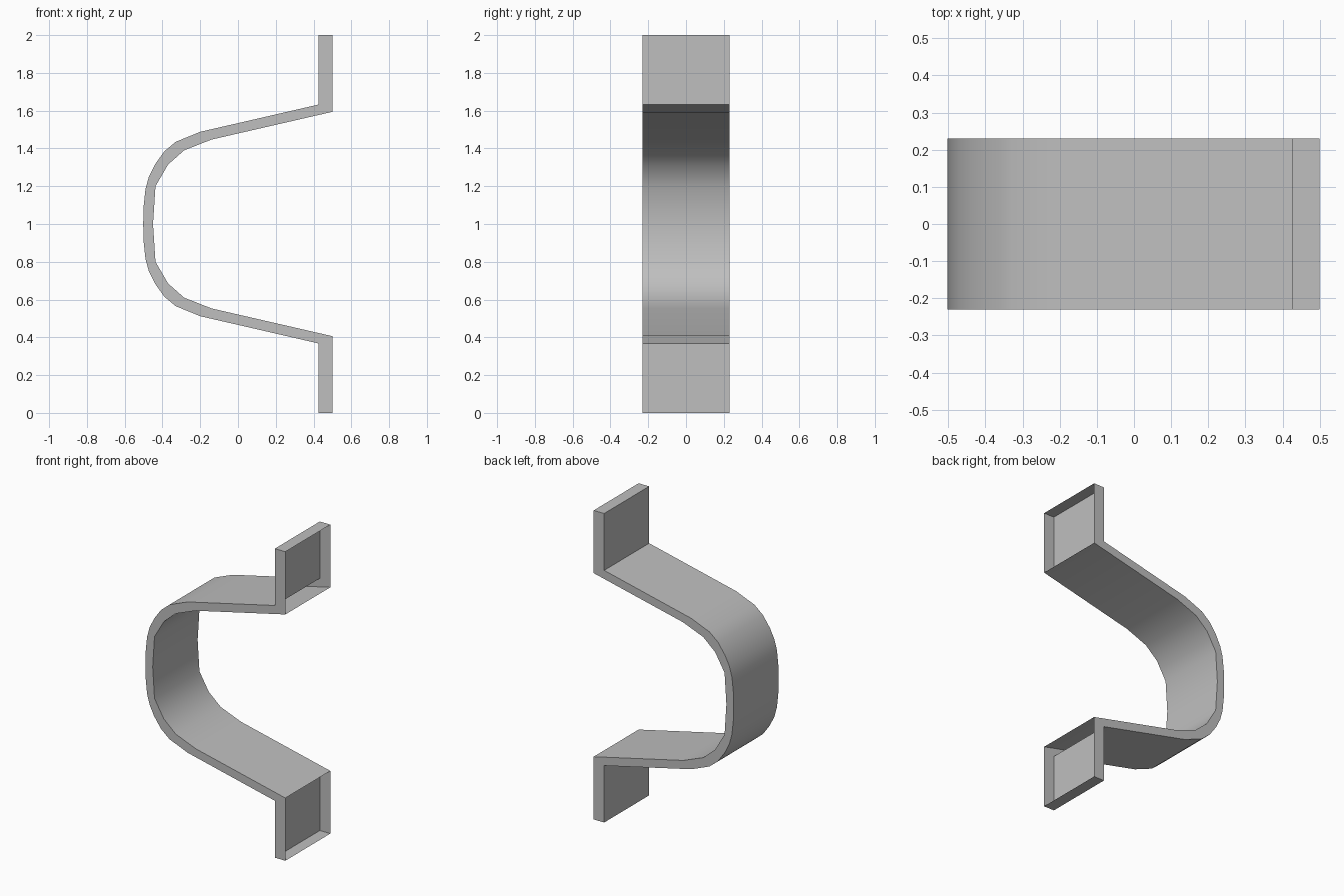
import bpy
import bmesh
import math

cube = bpy.data.objects.get("Cube")
if cube:
    bpy.data.objects.remove(cube, do_unlink=True)

HALF_DEPTH = 0.23
MID_Z = 1.0

# Upper half of the strap outline, as (x, height above the middle)
outer_half = [(0.425, 1.0), (0.425, 0.632), (-0.20, 0.488), (-0.33, 0.435),
              (-0.39, 0.385), (-0.44, 0.315), (-0.472, 0.25), (-0.49, 0.185),
              (-0.50, 0.09)]
inner_half = [(-0.437, 0.20), (-0.37, 0.315), (-0.285, 0.39),
              (-0.14, 0.447), (0.5, 0.594), (0.5, 1.0)]


def mirrored(points):
    return [(x, -z) for x, z in reversed(points)]


outline = (outer_half + [(-0.502, 0.0)] + mirrored(outer_half)
           + mirrored(inner_half) + [(-0.45, 0.0)] + inner_half)

# Gray metal
gray = bpy.data.materials.new("gray_metal")
gray.use_nodes = True
color = (0.52, 0.52, 0.52, 1.0)
gray.diffuse_color = color
gray.node_tree.nodes["Principled BSDF"].inputs["Base Color"].default_value = color

# Hollow strap: front and back caps joined by side walls
bm = bmesh.new()
front, back = [[bm.verts.new((x, y, MID_Z + z)) for x, z in outline]
               for y in (-HALF_DEPTH, HALF_DEPTH)]
bm.faces.new(front)
bm.faces.new(list(reversed(back)))
count = len(outline)
for i in range(count):
    j = (i + 1) % count
    # The tabs stay open on their +x side
    if outline[i][0] == outline[j][0] == 0.5:
        continue
    bm.faces.new((front[j], front[i], back[i], back[j]))
bmesh.ops.recalc_face_normals(bm, faces=bm.faces)

mesh = bpy.data.meshes.new("strap_bracket")
bm.to_mesh(mesh)
bm.free()
mesh.materials.append(gray)
bracket = bpy.data.objects.new("strap_bracket", mesh)
bpy.context.collection.objects.link(bracket)

# Smooth bends with crisp rims
bpy.ops.object.select_all(action="DESELECT")
bracket.select_set(True)
bpy.context.view_layer.objects.active = bracket
bpy.ops.object.shade_smooth_by_angle(angle=math.radians(35))
